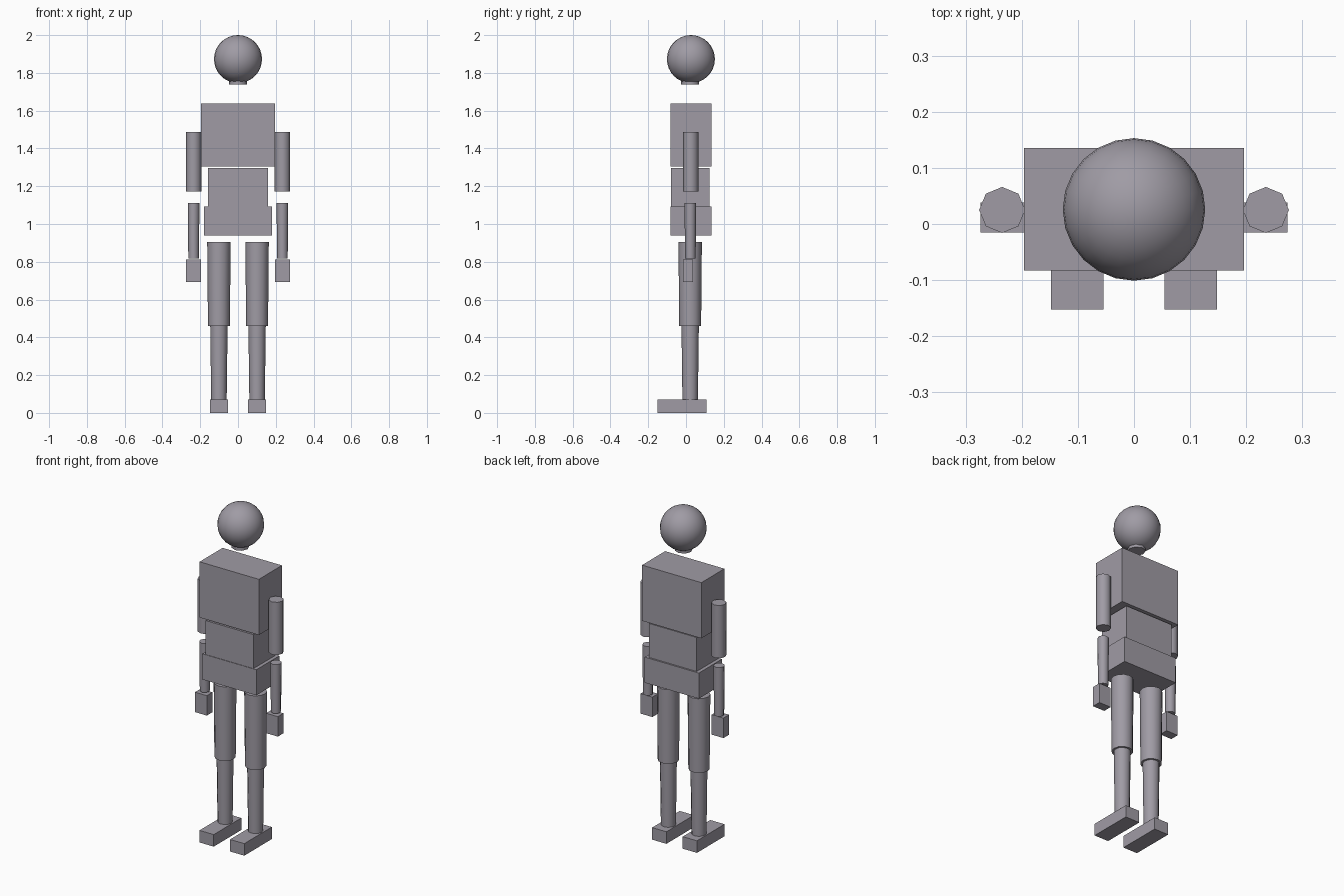
import bpy
from math import radians

if "Cube" in bpy.data.objects:
    bpy.data.objects.remove(bpy.data.objects["Cube"])

# Dark, slightly violet grey for the whole figure
grey = bpy.data.materials.new("dark_grey")
grey.diffuse_color = (0.35, 0.33, 0.375, 1)
grey.use_nodes = True
grey.node_tree.nodes["Principled BSDF"].inputs["Base Color"].default_value = grey.diffuse_color


def finish(obj, name, smooth=False):
    obj.name = name
    obj.data.materials.append(grey)
    if smooth:
        bpy.ops.object.shade_smooth_by_angle(angle=radians(50))
    return obj


def box(name, x, y, z):
    """Axis-aligned block from (min, max) ranges."""
    ranges = (x, y, z)
    bpy.ops.mesh.primitive_cube_add(size=1, location=[(a + b) / 2 for a, b in ranges])
    obj = bpy.context.object
    obj.scale = [b - a for a, b in ranges]
    bpy.ops.object.transform_apply(location=False, rotation=False, scale=True)
    return finish(obj, name)


def limb(name, x, y, z, r_bottom, r_top, sides):
    """Upright tapered cylinder between two heights."""
    bpy.ops.mesh.primitive_cone_add(vertices=sides, radius1=r_bottom, radius2=r_top,
                                    depth=z[1] - z[0], location=(x, y, sum(z) / 2))
    return finish(bpy.context.object, name, True)


# Head and neck
bpy.ops.mesh.primitive_uv_sphere_add(segments=24, ring_count=16, radius=0.127,
                                     location=(0, 0.026, 1.873))
finish(bpy.context.object, "head", True)
limb("neck", 0, 0.022, (1.738, 1.82), 0.048, 0.048, 8)

# Torso blocks
box("chest", (-0.196, 0.196), (-0.083, 0.135), (1.305, 1.638))
box("abdomen", (-0.158, 0.158), (-0.080, 0.125), (1.093, 1.296))
box("pelvis", (-0.179, 0.179), (-0.083, 0.135), (0.940, 1.093))

for side, s in (("left", 1), ("right", -1)):
    # Arm
    ax = s * 0.235
    limb(side + "_upper_arm", ax, 0.025, (1.173, 1.488), 0.041, 0.041, 8)
    limb(side + "_forearm", ax, 0.023, (0.818, 1.112), 0.028, 0.031, 8)
    box(side + "_hand", (ax - 0.039, ax + 0.039), (-0.015, 0.038), (0.693, 0.812))
    # Leg
    lx = s * 0.101
    limb(side + "_thigh", lx, 0.022, (0.459, 0.904), 0.058, 0.062, 12)
    limb(side + "_shin", lx, 0.022, (0.072, 0.461), 0.041, 0.046, 12)
    box(side + "_foot", (lx - 0.047, lx + 0.047), (-0.152, 0.108), (0, 0.072))
